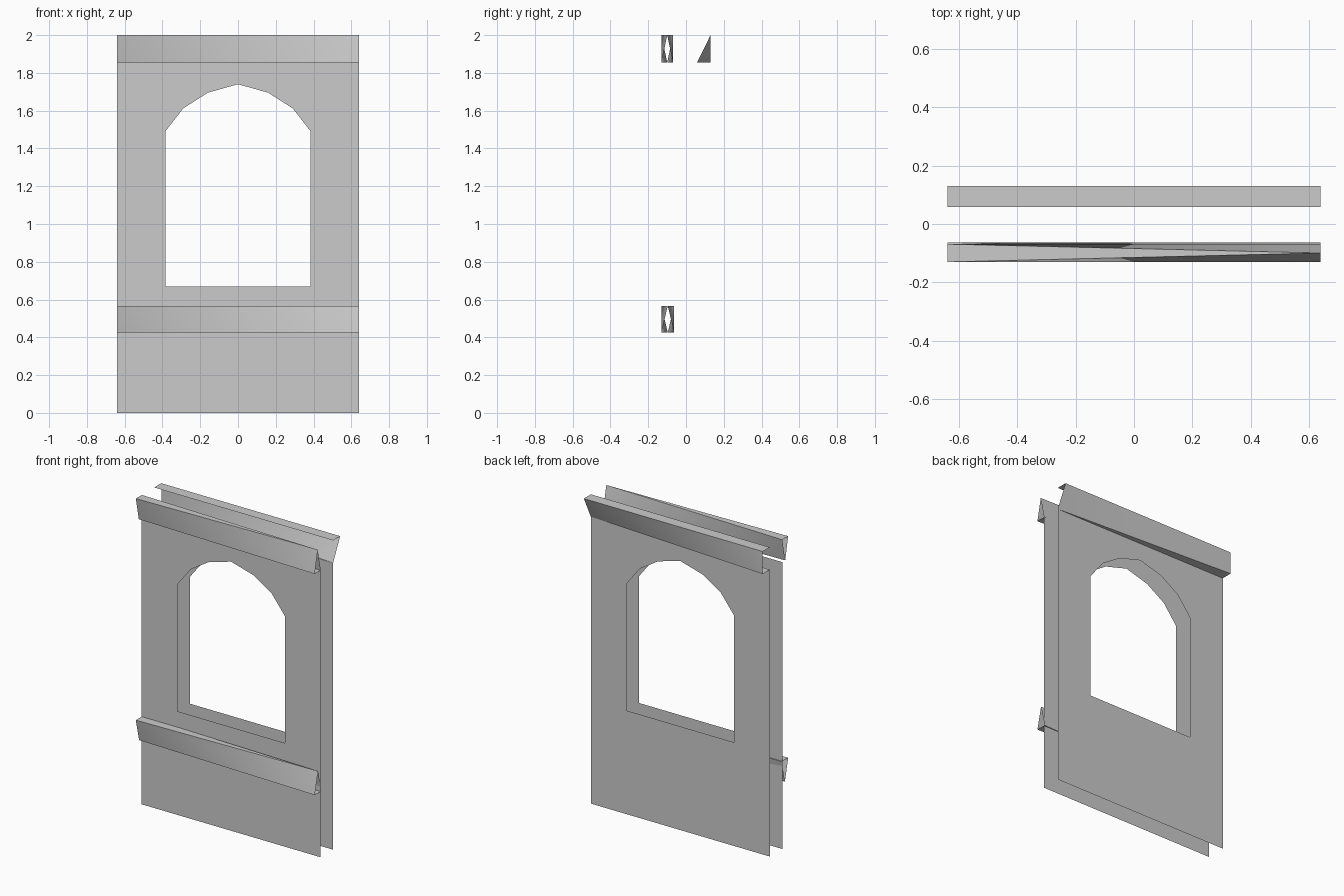
import bpy

if "Cube" in bpy.data.objects:
    bpy.data.objects.remove(bpy.data.objects["Cube"])

W = 0.64          # half width
PANEL_TOP = 1.855


def make(name, verts, faces, smooth=False):
    me = bpy.data.meshes.new(name)
    me.from_pydata(verts, [], faces)
    me.update()
    ob = bpy.data.objects.new(name, me)
    bpy.context.collection.objects.link(ob)
    if smooth:
        bpy.ops.object.select_all(action='DESELECT')
        ob.select_set(True)
        bpy.context.view_layer.objects.active = ob
        bpy.ops.object.shade_smooth_by_angle(angle=0.6)
    return ob


# Thin wall sheet with an arched window, two mirrored halves
def wall(name, y, facing_back):
    half = [(0, 0), (W, 0), (W, PANEL_TOP), (0, PANEL_TOP), (0, 1.74),
            (0.16, 1.695), (0.29, 1.612), (0.385, 1.49), (0.385, 0.67), (0, 0.67)]
    n = len(half)
    verts = [(s * x, y, z) for s in (1, -1) for x, z in half]
    right, left = list(range(n)), list(range(2 * n - 1, n - 1, -1))
    faces = [right, left]
    if facing_back:
        faces = [f[::-1] for f in faces]
    return make(name, verts, faces)


# Open-ended twisted rail: wide top at the left end, wide bottom at the right end
def twisted_rail(name, y0, y1, z0, z1):
    mid = (y0 + y1) / 2
    verts = [(-W, y0, z1), (-W, y1, z1), (-W, mid, z0),
             (W, mid, z1), (W, y0, z0), (W, y1, z0)]
    faces = [(0, 3, 1), (2, 5, 4),      # top, bottom
             (0, 2, 4), (0, 4, 3),      # front
             (1, 5, 2), (1, 3, 5)]      # back
    return make(name, verts, faces, True)


# Rear rail: square at the left end, its lower edge tucks in at the right end
def rear_rail(name, y0, y1, z0, z1):
    verts = [(-W, y0, z1), (-W, y1, z1), (-W, y1, z0), (-W, y0, z0),
             (W, y0, z1), (W, y1, z1), (W, y0, z0)]
    faces = [(0, 4, 5, 1), (2, 3, 6), (2, 5, 1), (2, 6, 5)]
    faces = [faces[0], faces[1][::-1], faces[2][::-1], faces[3][::-1]]
    faces[2], faces[3] = (1, 5, 2), (2, 5, 6)
    return make(name, verts, faces, True)


wall("front_wall", -0.07, False)
wall("back_wall", 0.058, True)
twisted_rail("front_top_rail", -0.13, -0.069, PANEL_TOP, 2.0)
twisted_rail("front_sill_rail", -0.13, -0.063, 0.425, 0.567)
rear_rail("back_top_rail", 0.058, 0.13, PANEL_TOP, 2.0)
